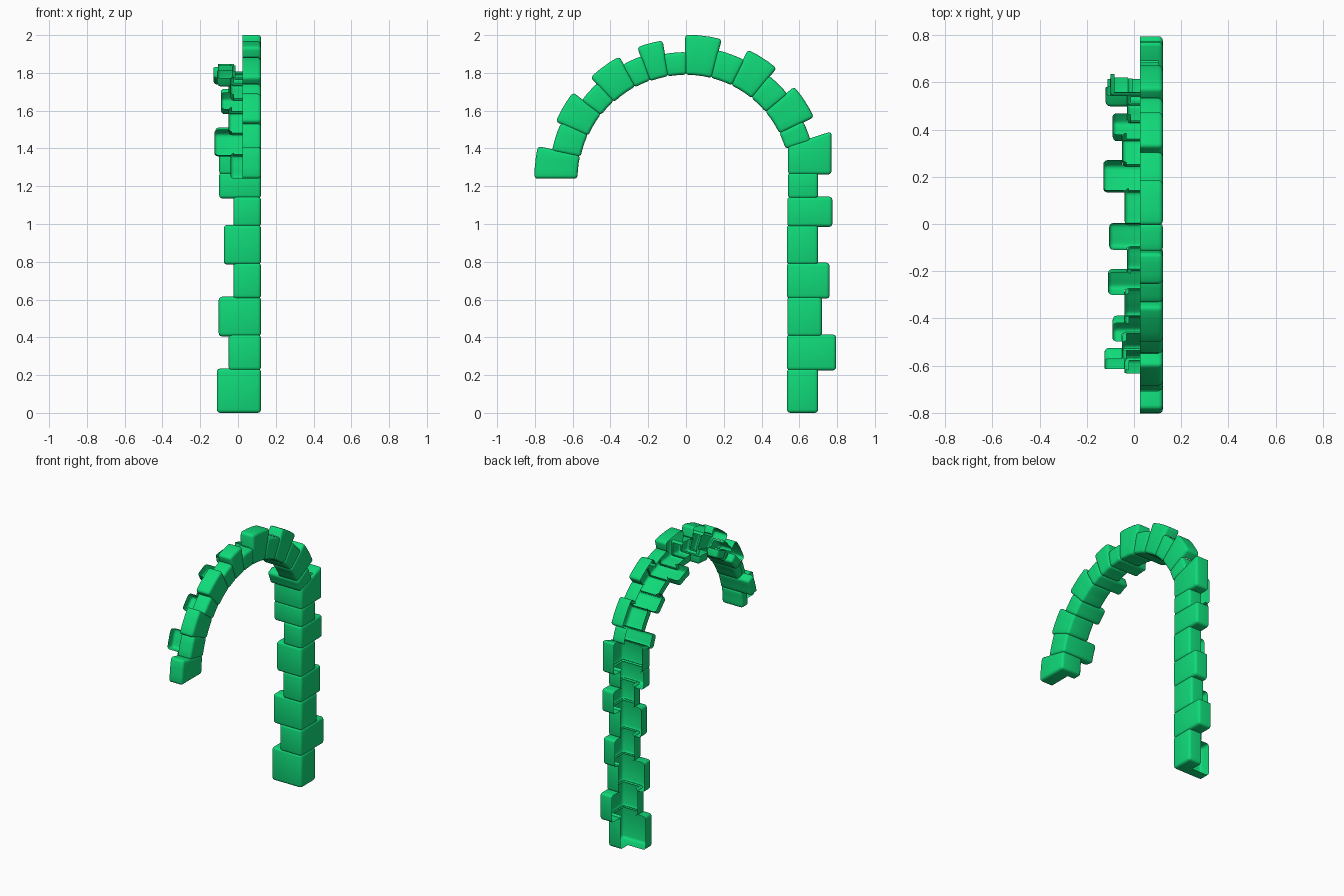
import bpy, bmesh, math, random
from mathutils import Vector

if "Cube" in bpy.data.objects:
    bpy.data.objects.remove(bpy.data.objects["Cube"])

random.seed(4)
ZC = 1.24                    # height of the arch centre
FRONT, BACK = 0.122, 0.025   # front and rear of the wall-side leg of the L section

mat = bpy.data.materials.new("green_stone")
mat.diffuse_color = (0.005, 0.70, 0.19, 1)
mat.use_nodes = True
mat.node_tree.nodes["Principled BSDF"].inputs["Base Color"].default_value = mat.diffuse_color


def column_ring(z):
    return lambda r: (r, z)


def arch_ring(deg):
    a = math.radians(deg)
    return lambda r: (r * math.cos(a), ZC + r * math.sin(a))


def slanted_ring(deg):
    t = math.tan(math.radians(deg))
    return lambda r: (r, ZC + r * t)


def stone(name, rings, inner, outer, thick, reach, before, after, curved):
    """L-shaped corner stone: a hollow-backed shell with worn exposed edges."""
    section = [(inner, FRONT), (outer, FRONT), (outer, BACK),
               (inner + thick, BACK), (inner + thick, reach), (inner, reach)]
    bm = bmesh.new()
    loops = [[bm.verts.new((x, *ring(r))) for r, x in section] for ring in rings]
    for a, b in zip(loops, loops[1:]):
        for k in range(6):
            j = (k + 1) % 6
            bm.faces.new((a[k], a[j], b[j], b[k]))
    bm.faces.new(loops[0])
    bm.faces.new(loops[-1][::-1])
    bmesh.ops.recalc_face_normals(bm, faces=bm.faces)
    # round the front, reveal and end edges; the rear edges stay sharp
    worn = []
    for a, b in zip(loops, loops[1:]):
        worn += [bm.edges.get((a[k], b[k])) for k in (0, 1, 5)]
    for lp in (loops[0], loops[-1]):
        worn += [bm.edges.get((lp[k], lp[(k + 1) % 6])) for k in (0, 1, 4, 5)]
    bmesh.ops.bevel(bm, geom=worn, offset=0.018, offset_type='OFFSET',
                    segments=3, profile=0.5, affect='EDGES', clamp_overlap=True)

    # open the back of the shell
    def is_back(f):
        c = f.calc_center_median()
        radial = Vector((0, c.y, c.z - ZC if curved else 0))
        if f.normal.x < -.99 and abs(c.x - BACK) < .001:
            return True
        return (abs(radial.length - inner - thick) < .006
                and f.normal.dot(radial.normalized()) > .95)
    bmesh.ops.delete(bm, geom=[f for f in bm.faces if is_back(f)], context='FACES')

    # keep only the part of each end that stands proud of the next stone
    for ring, nb in ((rings[0], before), (rings[-1], after)):
        if nb is None:
            continue
        nb_outer, nb_reach = nb
        base = Vector((0, *ring(0)))
        along = (Vector((0, *ring(1))) - base).normalized()
        across = along.cross(Vector((1, 0, 0)))

        def end_faces():
            return [f for f in bm.faces if abs(f.normal.dot(across)) > .995
                    and abs((f.calc_center_median() - base).dot(across)) < .001]
        for co, no in ((Vector((0, *ring(nb_outer))), along),
                       (Vector((nb_reach, 0, 0)), Vector((1, 0, 0)))):
            faces = end_faces()
            geom = faces + list({e for f in faces for e in f.edges}) \
                + list({v for f in faces for v in f.verts})
            bmesh.ops.bisect_plane(bm, geom=geom, plane_co=co, plane_no=no)
        limit = Vector((0, *ring(nb_outer))).dot(along)
        hidden = [f for f in end_faces()
                  if f.calc_center_median().dot(along) < limit
                  and f.calc_center_median().x > nb_reach]
        bmesh.ops.delete(bm, geom=hidden, context='FACES')

    mesh = bpy.data.meshes.new(name)
    bm.to_mesh(mesh)
    bm.free()
    mesh.materials.append(mat)
    ob = bpy.data.objects.new(name, mesh)
    bpy.context.collection.objects.link(ob)
    ob.select_set(True)
    bpy.context.view_layer.objects.active = ob


# Each stone: name, rings, inner, outer, thickness, reach, curved
stones = []

# Column courses: bottom, top, outer edge, reach into the opening
column = [(0, .23, .70, -.112), (.23, .41, .795, -.05), (.41, .61, .72, -.102),
          (.61, .79, .76, -.025), (.79, .99, .70, -.075), (.99, 1.14, .775, -.025),
          (1.14, 1.27, .70, -.10)]
for i, (z0, z1, outer, reach) in enumerate(column):
    stones.append((f"column_stone_{i + 1}",
                   [column_ring(max(0, z0 - .005)), column_ring(z1 + .005)],
                   .537 + random.uniform(-.004, .004), outer, .08, reach, False))

# Springing stone with a sloped top
stones.append(("springing_stone", [column_ring(1.262), slanted_ring(18)],
               .540, .77, .095, -.10, False))

# Arch stones: start angle, end angle, outer radius, reach into the opening
arch = [(17, 26, .69, -.12), (26, 40, .752, -.03), (40, 51, .70, -.09),
        (51, 64, .757, -.05), (64, 76, .70, -.13), (76, 90, .762, -.04),
        (90, 100, .67, -.105), (100, 110, .742, -.03), (110, 119, .69, -.11),
        (119, 133, .737, -.04), (133, 143, .69, -.09), (143, 156, .753, -.05),
        (156, 168, .725, -.125), (168, 180, .803, -.04)]
for i, (a0, a1, outer, reach) in enumerate(arch):
    start, end = a0 - .4, a1 + (.4 if a1 < 180 else 0)
    rings = [arch_ring(start + (end - start) * t / 3) for t in range(4)]
    inner = .55 + .025 * max(0, (a0 - 100) / 70)
    stones.append((f"arch_stone_{i + 1}", rings, inner, outer, .058, reach, True))

for i, (name, rings, inner, outer, thick, reach, curved) in enumerate(stones):
    before = (stones[i - 1][3], stones[i - 1][5]) if i else None
    after = (stones[i + 1][3], stones[i + 1][5]) if i + 1 < len(stones) else None
    stone(name, rings, inner, outer, thick, reach, before, after, curved)

bpy.ops.object.shade_smooth_by_angle(angle=math.radians(40))
